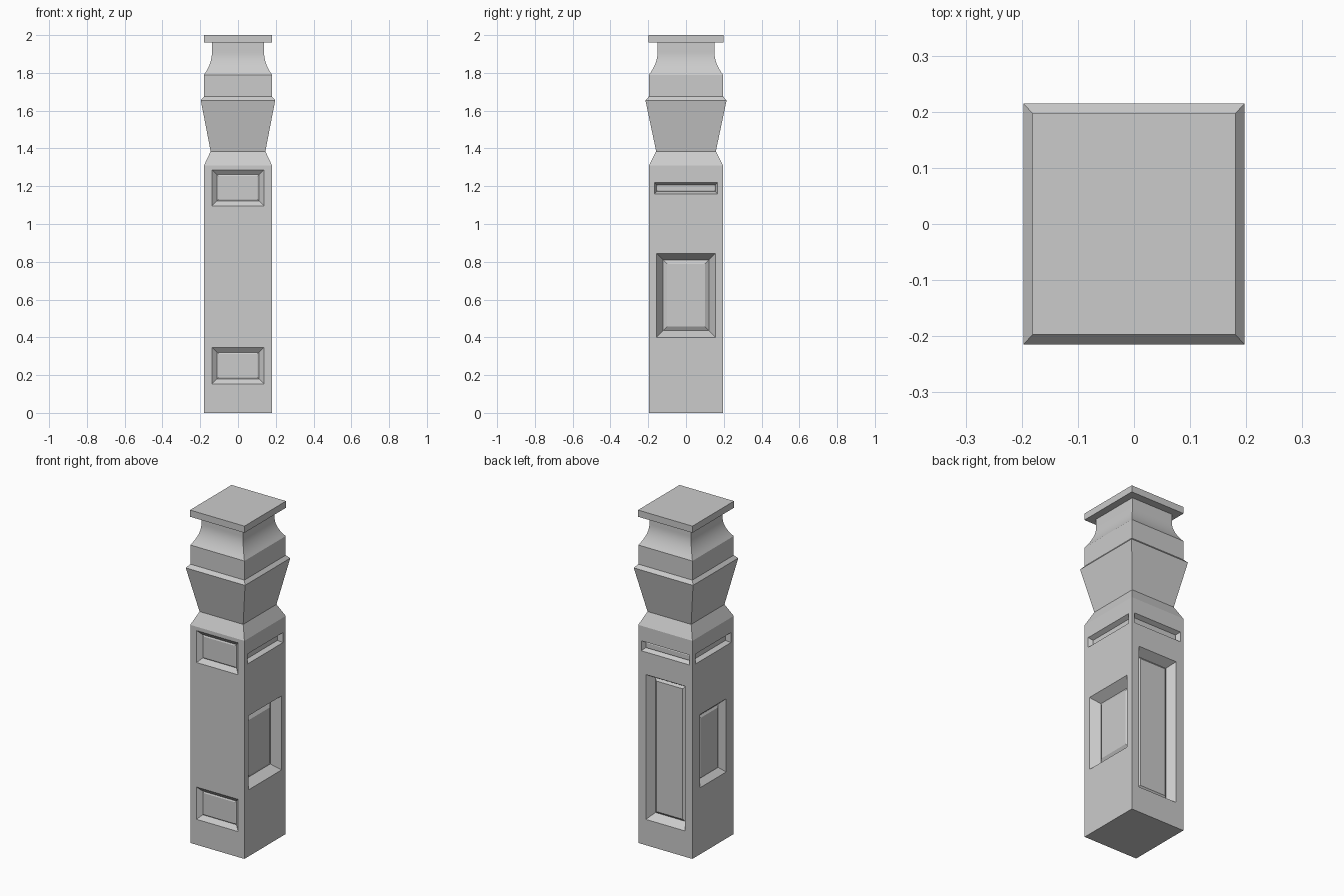
import bpy, bmesh
from math import radians
from mathutils import Matrix, Vector

if "Cube" in bpy.data.objects:
    bpy.data.objects.remove(bpy.data.objects["Cube"])

HX, RATIO = 0.18, 1.09          # half width of the shaft, depth / width
HY = HX * RATIO


def skin(bm, rings, cap_start=True, cap_end=True):
    """Skin a stack of four-cornered rings into the bmesh."""
    loops = [[bm.verts.new(p) for p in ring] for ring in rings]
    for a, b in zip(loops, loops[1:]):
        for i in range(4):
            j = (i + 1) % 4
            bm.faces.new((a[i], a[j], b[j], b[i]))
    if cap_start:
        bm.faces.new(loops[0][::-1])
    if cap_end:
        bm.faces.new(loops[-1])


def make(name, bm):
    bmesh.ops.recalc_face_normals(bm, faces=bm.faces)
    mesh = bpy.data.meshes.new(name)
    bm.to_mesh(mesh)
    bm.free()
    obj = bpy.data.objects.new(name, mesh)
    bpy.context.collection.objects.link(obj)
    return obj


def post(name, profile, **caps):
    """Rectangular post section from (half width, z) pairs."""
    bm = bmesh.new()
    skin(bm, [[(sx * h, sy * h * RATIO, z) for sx, sy in ((-1, -1), (1, -1), (1, 1), (-1, 1))]
              for h, z in profile], **caps)
    return make(name, bm)


def panel(bm, side, hw, z0, z1, groove, raised):
    """Sunk panel cutter; groove and raised are (inset, depth). Side 0-3: front, right, back, left."""
    dist = HX if side % 2 else HY
    rot = Matrix.Rotation(radians(90 * side), 3, 'Z')
    out = (-0.01 * groove[0] / groove[1], -0.01)
    rings = []
    for inset, depth in (out, groove, raised):
        w, lo, hi, y = hw - inset, z0 + inset, z1 - inset, depth - dist
        rings.append([rot @ Vector(p) for p in ((-w, y, lo), (w, y, lo), (w, y, hi), (-w, y, hi))])
    skin(bm, rings)


# Shaft with its chamfered shoulder
shaft = post("shaft", [(HX, 0), (HX, 1.31), (0.145, 1.385)])

# Sunk panels and slots on all four sides
cut = bmesh.new()
for z0, z1 in ((0.153, 0.347), (1.095, 1.287)):
    panel(cut, 0, 0.138, z0, z1, (0.026, 0.022), (0.034, 0.018))
panel(cut, 1, 0.157, 0.40, 0.845, (0.036, 0.05), (0.057, 0.037))
panel(cut, 2, 0.13, 0.155, 1.025, (0.03, 0.05), (0.043, 0.04))
panel(cut, 3, 0.125, 0.40, 0.84, (0.03, 0.033), (0.043, 0.025))
for side, hw in ((1, 0.168), (2, 0.16), (3, 0.168)):
    panel(cut, side, hw, 1.16, 1.22, (0.013, 0.025), (0.017, 0.023))
cutter = make("panel_cutter", cut)
cutter.hide_render = True

mod = shaft.modifiers.new("panels", 'BOOLEAN')
mod.operation, mod.solver, mod.object = 'DIFFERENCE', 'EXACT', cutter
bpy.context.view_layer.objects.active = shaft
shaft.select_set(True)
bpy.ops.object.modifier_apply(modifier=mod.name)
bpy.data.objects.remove(cutter)
shaft.select_set(False)

# Flared capital, collar band and coved neck
cove = [(0.18 - 0.042 * (1 - (1 - i / 10) ** 2), 1.79 + 0.12 * i / 10) for i in range(11)]
capital = post("capital", [(0.145, 1.385), (0.197, 1.655), (0.18, 1.675)] + cove + [(0.138, 1.96)],
               cap_start=False, cap_end=False)
bpy.context.view_layer.objects.active = capital
capital.select_set(True)
bpy.ops.object.shade_smooth_by_angle(angle=radians(18))

# Flat top slab
post("top_slab", [(0.181, 1.96), (0.181, 2.0)])
